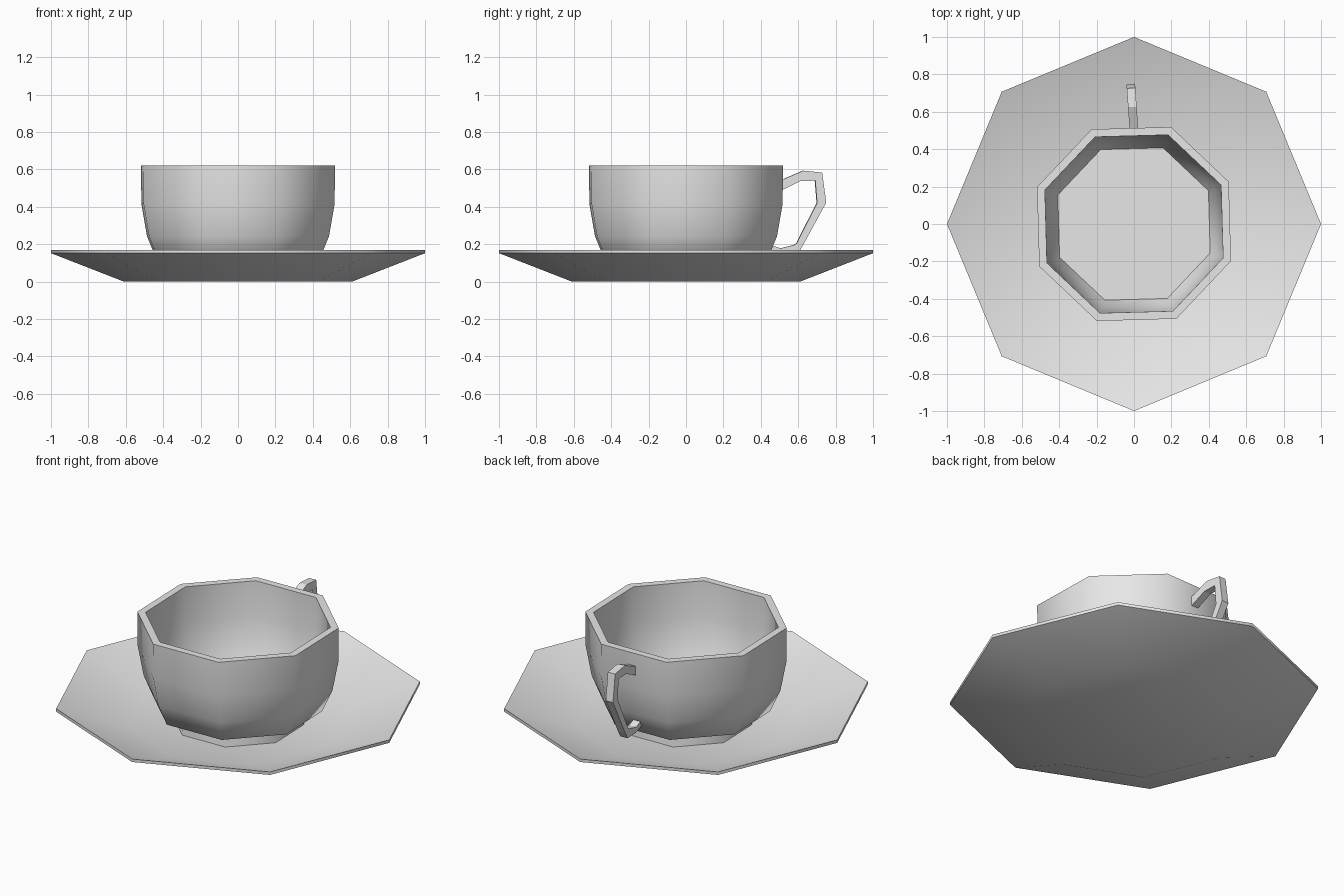
import bpy, bmesh
from math import radians, sin, cos
from mathutils import Matrix, Vector

cube = bpy.data.objects.get("Cube")
if cube:
    bpy.data.objects.remove(cube, do_unlink=True)

# One plain ceramic colour for everything
ceramic = bpy.data.materials.new("pale_grey_ceramic")
ceramic.use_nodes = True
GREY = (0.8, 0.8, 0.8, 1.0)
ceramic.diffuse_color = GREY
ceramic.node_tree.nodes["Principled BSDF"].inputs["Base Color"].default_value = GREY

SIDES = 8


def finish(name, bm, smooth=True):
    """Turn a bmesh into an object; flat caps keep a crisp outline."""
    bmesh.ops.recalc_face_normals(bm, faces=bm.faces)
    mesh = bpy.data.meshes.new(name)
    for f in bm.faces:
        f.smooth = smooth and len(f.verts) == 4
    bm.to_mesh(mesh)
    bm.free()
    mesh.materials.append(ceramic)
    if smooth:
        mesh.set_sharp_from_angle(angle=radians(50))
    obj = bpy.data.objects.new(name, mesh)
    bpy.context.collection.objects.link(obj)
    return obj


def lathe(name, profile, turn=0.0):
    """Eight-sided body from (radius, height) points, capped at both ends."""
    bm = bmesh.new()
    rings = []
    for r, z in profile:
        angles = [radians(turn + 360 / SIDES * i) for i in range(SIDES)]
        rings.append([bm.verts.new((r * cos(a), r * sin(a), z)) for a in angles])
    for low, high in zip(rings, rings[1:]):
        for i in range(SIDES):
            j = (i + 1) % SIDES
            bm.faces.new((low[i], low[j], high[j], high[i]))
    bm.faces.new(rings[0])
    bm.faces.new(rings[-1])
    return finish(name, bm)


# Saucer: underside, thin rim, dished top and flat centre
lathe("saucer", [(0.61, 0), (1, 0.152), (1, 0.17), (0.6, 0.025)])

# Cup: foot, rounded outside wall, flat lip, inside wall and floor
lathe("cup", [(0.364, 0.026), (0.36, 0.075), (0.465, 0.115), (0.521, 0.243),
              (0.553, 0.415), (0.555, 0.62), (0.51, 0.62), (0.505, 0.42),
              (0.475, 0.25), (0.436, 0.16)], turn=24.1)

# Handle: angular strap, swept through matching outer and inner outlines
outer = [(0.47, 0.54), (0.513, 0.545), (0.626, 0.593), (0.727, 0.583),
         (0.749, 0.422), (0.62, 0.187), (0.595, 0.147), (0.51, 0.145), (0.44, 0.165)]
inner = [(0.47, 0.47), (0.513, 0.49), (0.61, 0.537), (0.69, 0.54),
         (0.7, 0.42), (0.59, 0.205), (0.575, 0.195), (0.505, 0.178), (0.44, 0.2)]
half = 0.023
bm = bmesh.new()
loops = []
for (yo, zo), (yi, zi) in zip(outer, inner):
    corners = [(-half, yo, zo), (half, yo, zo), (half, yi, zi), (-half, yi, zi)]
    loops.append([bm.verts.new(c) for c in corners])
for a, b in zip(loops, loops[1:]):
    for i in range(4):
        j = (i + 1) % 4
        bm.faces.new((a[i], a[j], b[j], b[i]))
bm.faces.new(loops[0])
bm.faces.new(loops[-1])
# The strap leans slightly sideways from where it meets the cup
bmesh.ops.rotate(bm, verts=bm.verts, cent=Vector((0, 0.5, 0)),
                 matrix=Matrix.Rotation(radians(4), 3, 'Z'))
finish("handle", bm, smooth=False)
